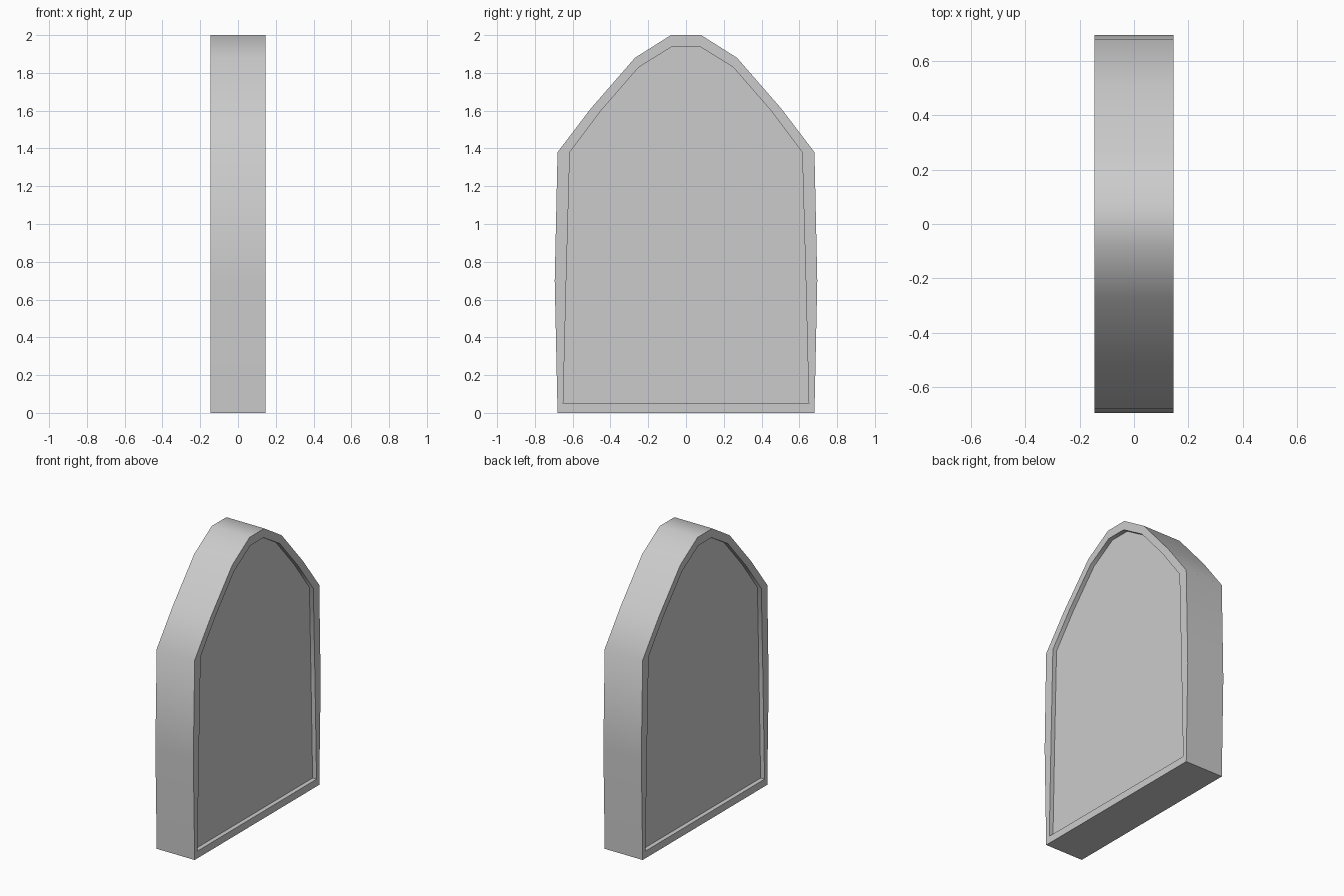
import bpy, bmesh

if "Cube" in bpy.data.objects:
    bpy.data.objects.remove(bpy.data.objects["Cube"])

HALF = 0.145      # half thickness of the slab
RECESS = 0.03     # depth of the sunken panels

# Half profiles (y, z), bottom corner up to the crown
outer_half = [(0.68, 0), (0.695, 0.7), (0.68, 1.38), (0.505, 1.61), (0.27, 1.88), (0.08, 2.0)]
inner_half = [(0.65, 0.05), (0.634, 0.7), (0.615, 1.38), (0.45, 1.6), (0.25, 1.83), (0.072, 1.94)]


def mirrored(half):
    return half + [(-y, z) for y, z in reversed(half)]


outer, inner = mirrored(outer_half), mirrored(inner_half)
bm = bmesh.new()


def ring(profile, x):
    return [bm.verts.new((x, y, z)) for y, z in profile]


# Rings from one panel floor, over the rim and body, to the other panel floor
rings = [ring(inner, HALF - RECESS), ring(inner, HALF), ring(outer, HALF),
         ring(outer, -HALF), ring(inner, -HALF), ring(inner, -HALF + RECESS)]
for a, b in zip(rings, rings[1:]):
    for i in range(len(a)):
        j = (i + 1) % len(a)
        bm.faces.new((a[i], a[j], b[j], b[i]))

# Sunken panel floors
bm.faces.new(rings[0])
bm.faces.new(rings[-1])
bmesh.ops.recalc_face_normals(bm, faces=bm.faces)

mesh = bpy.data.meshes.new("arched_slab")
bm.to_mesh(mesh)
bm.free()
slab = bpy.data.objects.new("arched_slab", mesh)
bpy.context.collection.objects.link(slab)

# Smooth sides with crisp rims
bpy.context.view_layer.objects.active = slab
slab.select_set(True)
bpy.ops.object.shade_smooth_by_angle(angle=0.7)
